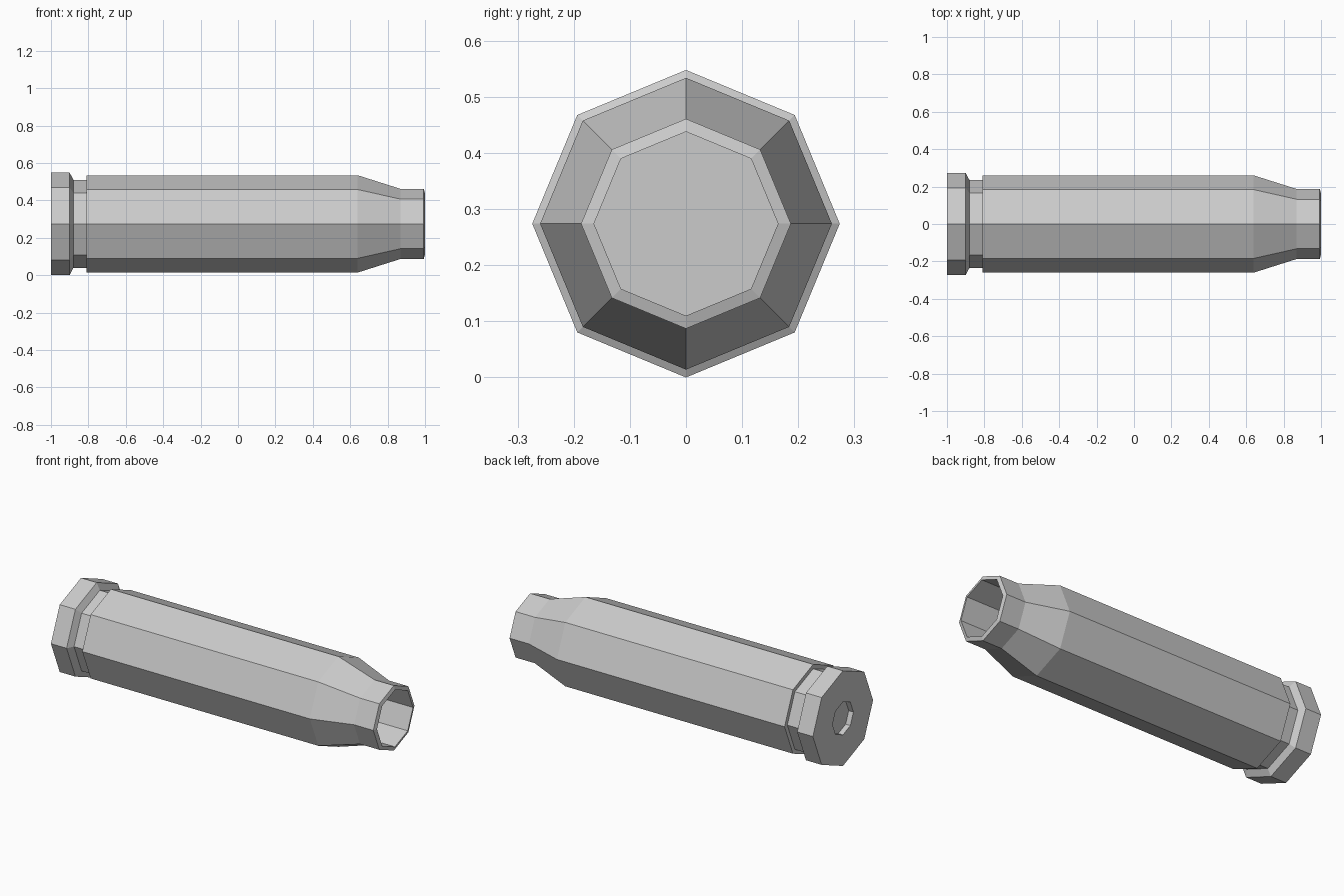
import bpy, bmesh
from math import sin, cos, pi

cube = bpy.data.objects.get("Cube")
if cube:
    bpy.data.objects.remove(cube, do_unlink=True)

SIDES = 8
AXIS_Z = 0.274

metal = bpy.data.materials.new("light grey metal")
metal.use_nodes = True
grey = (0.6, 0.6, 0.6, 1)
metal.diffuse_color = grey
metal.node_tree.nodes["Principled BSDF"].inputs["Base Color"].default_value = grey


def lathe_x(name, profile):
    """Spin (x, radius) points around the long axis and cap both ends."""
    bm = bmesh.new()
    rings = []
    for x, r in profile:
        rings.append([bm.verts.new((x, r * sin(2 * pi * i / SIDES), r * cos(2 * pi * i / SIDES)))
                      for i in range(SIDES)])
    for a, b in zip(rings, rings[1:]):
        for i in range(SIDES):
            j = (i + 1) % SIDES
            bm.faces.new((a[i], a[j], b[j], b[i]))
    bm.faces.new(rings[0])
    bm.faces.new(rings[-1])
    bmesh.ops.recalc_face_normals(bm, faces=bm.faces)
    mesh = bpy.data.meshes.new(name)
    bm.to_mesh(mesh)
    bm.free()
    mesh.materials.append(metal)
    obj = bpy.data.objects.new(name, mesh)
    obj.location.z = AXIS_Z
    bpy.context.collection.objects.link(obj)
    return obj


# One continuous shell, from the recessed cap to the cavity floor
recessed_cap = [(-0.97, 0.095), (-1.0, 0.095)]
base_flange = [(-1.0, 0.274), (-0.9, 0.274), (-0.88, 0.235)]
groove = [(-0.81, 0.235)]
body = [(-0.81, 0.26), (0.64, 0.26)]
neck = [(0.87, 0.187), (0.993, 0.187)]
mouth = [(1.0, 0.164), (0.3, 0.164)]
lathe_x("casing", recessed_cap + base_flange + groove + body + neck + mouth)
